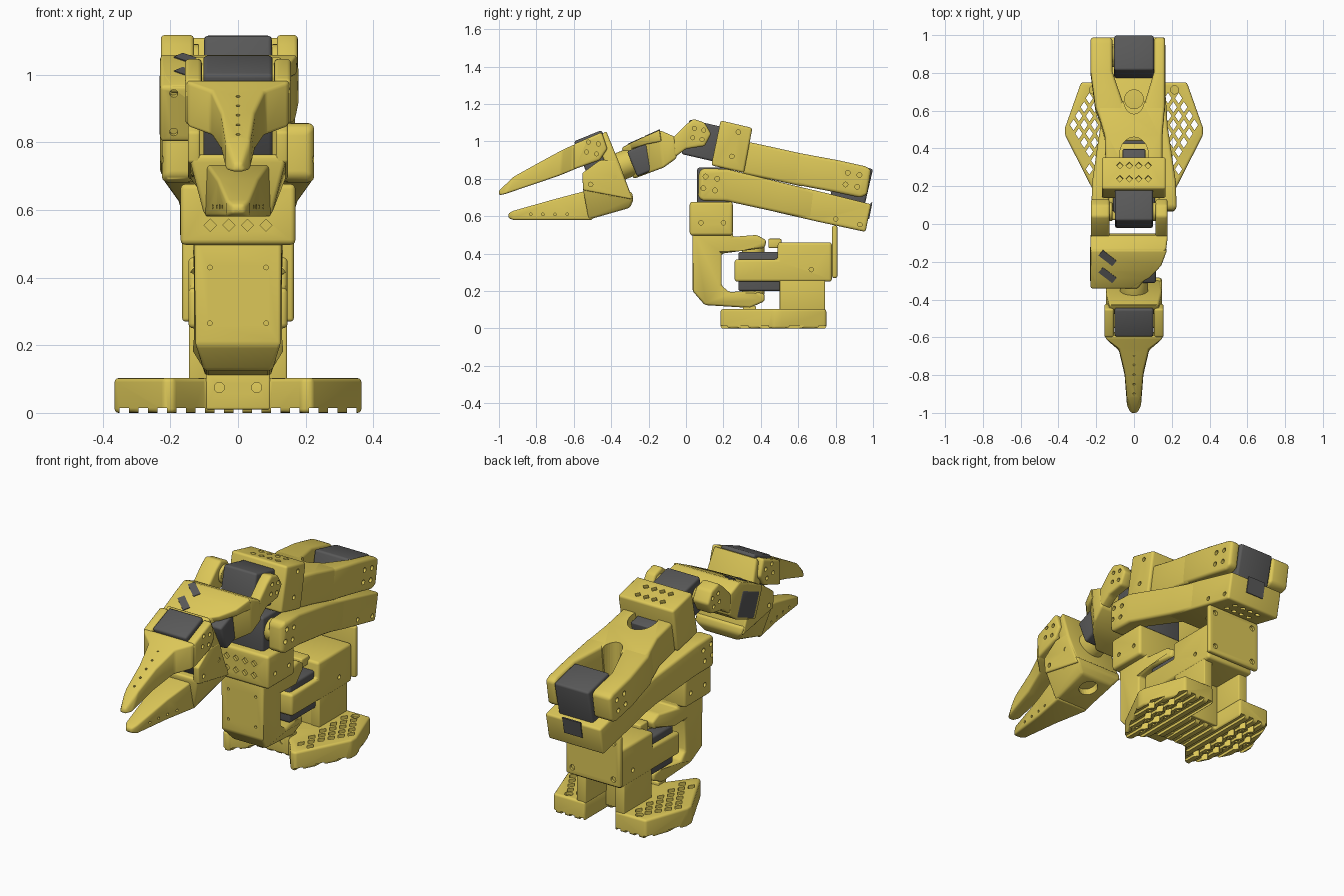
import bpy, bmesh, math
from mathutils import Matrix, Vector

if "Cube" in bpy.data.objects:
    bpy.data.objects.remove(bpy.data.objects["Cube"])


def material(name, col):
    m = bpy.data.materials.new(name)
    m.use_nodes = True
    m.diffuse_color = (*col, 1)
    m.node_tree.nodes["Principled BSDF"].inputs["Base Color"].default_value = (*col, 1)
    return m


YELLOW = material("yellow plastic", (0.72, 0.575, 0.098))
DARK = material("dark servo", (0.1, 0.1, 0.1))


def bake(ob):
    # apply modifiers
    dg = bpy.context.evaluated_depsgraph_get()
    me = bpy.data.meshes.new_from_object(ob.evaluated_get(dg))
    ob.modifiers.clear()
    ob.data = me


def finish(name, bm, mat=YELLOW, bevel=0.012):
    bmesh.ops.recalc_face_normals(bm, faces=bm.faces)
    me = bpy.data.meshes.new(name)
    bm.to_mesh(me)
    bm.free()
    me.materials.append(mat)
    ob = bpy.data.objects.new(name, me)
    bpy.context.collection.objects.link(ob)
    if bevel:
        b = ob.modifiers.new("bevel", "BEVEL")
        b.width, b.segments, b.limit_method = bevel, 3, "ANGLE"
        b.angle_limit = math.radians(25)
        bake(ob)
    bpy.ops.object.select_all(action="DESELECT")
    ob.select_set(True)
    bpy.context.view_layer.objects.active = ob
    bpy.ops.object.shade_smooth_by_angle(angle=math.radians(35))
    return ob


def stack(name, rows, **kw):
    # skin a series of equal-length closed sections
    bm = bmesh.new()
    rows = [[bm.verts.new(p) for p in r] for r in rows]
    n = len(rows[0])
    for a, b in zip(rows, rows[1:]):
        for i in range(n):
            bm.faces.new((a[i], a[(i + 1) % n], b[(i + 1) % n], b[i]))
    bm.faces.new(rows[0])
    bm.faces.new(rows[-1])
    return finish(name, bm, **kw)


def slab(name, prof, x0, x1, **kw):
    return stack(name, [[(x, y, z) for y, z in prof] for x in (x0, x1)], **kw)


def loft(name, rings, **kw):
    # ring: first y, z, second y, z, then x range
    return stack(name, [[(x0, ya, za), (x1, ya, za), (x1, yb, zb), (x0, yb, zb)]
                        for ya, za, yb, zb, x0, x1 in rings], **kw)


def box(name, c, size, tilt=0, **kw):
    bm = bmesh.new()
    m = Matrix.Translation(c) @ Matrix.Rotation(math.radians(tilt), 4, "X") @ Matrix.Diagonal((*size, 1))
    bmesh.ops.create_cube(bm, size=1, matrix=m)
    return finish(name, bm, **kw)


def cyl_matrix(c, d):
    return Matrix.Translation(c) @ Vector(d).to_track_quat("Z", "Y").to_matrix().to_4x4()


def cyl(name, c, d, r, h, **kw):
    bm = bmesh.new()
    bmesh.ops.create_cone(bm, cap_ends=True, segments=32, radius1=r, radius2=r, depth=h, matrix=cyl_matrix(c, d))
    return finish(name, bm, **kw)


def cut(ob, bm):
    me = bpy.data.meshes.new("cutter")
    bmesh.ops.recalc_face_normals(bm, faces=bm.faces)
    bm.to_mesh(me)
    bm.free()
    tool = bpy.data.objects.new("cutter", me)
    bpy.context.collection.objects.link(tool)
    tool.hide_render = True
    mod = ob.modifiers.new("cut", "BOOLEAN")
    mod.operation, mod.solver, mod.object = "DIFFERENCE", "EXACT", tool
    bake(ob)
    bpy.data.objects.remove(tool)


def holes(ob, points, d, r=0.012, depth=0.03, segs=12, stretch=1):
    bm = bmesh.new()
    for p in points:
        bmesh.ops.create_cone(bm, cap_ends=True, segments=segs, radius1=r, radius2=r, depth=depth,
                              matrix=cyl_matrix(p, d) @ Matrix.Diagonal((1, stretch, 1, 1)))
    cut(ob, bm)


def ring(x, y, z, r):
    # four screw positions round a hub
    return [(x, y + r * math.cos(t), z + r * math.sin(t)) for t in (0.6, 2.17, 3.74, 5.31)]


# base with perforated wings, grooved underside
half = [(0.09, 0.55), (0.09, 0.75), (0.28, 0.75), (0.365, 0.51), (0.365, 0.47), (0.22, 0.185), (0.19, 0.185), (0.095, 0.31)]
plan = half + [(-x, y) for x, y in reversed(half)]
base = stack("base", [[(x, y, z) for x, y in plan] for z in (0, 0.103)])
grid = []
for r in range(9):
    for c in range(4):
        x, y = 0.18 + 0.056 * c + 0.028 * (r % 2), 0.29 + 0.047 * r
        limit = 0.365 - 0.35 * (y - 0.51) if y > 0.5 else 0.22 + 0.52 * (y - 0.19)
        if x < limit - 0.035:
            grid += [(x, y, 0.05), (-x, y, 0.05)]
holes(base, grid, (0, 0, 1), r=0.019, depth=0.3, segs=4, stretch=1.5)
holes(base, [(s * 0.215, 0.71, 0.103) for s in (-1, 1)], (0, 0, 1), r=0.022)
bm = bmesh.new()
for i in range(-6, 7):
    bmesh.ops.create_cube(bm, size=1, matrix=Matrix.Translation((i * 0.056, 0.47, 0)) @ Matrix.Diagonal((0.028, 0.8, 0.03, 1)))
cut(base, bm)
nose = box("base_front", (0, 0.34, 0.065), (0.19, 0.07, 0.11), bevel=0.006)
holes(nose, [(x, 0.305, 0.075) for x in (-0.055, 0.055)], (0, 1, 0), r=0.015)

# base servo housing
for s, side in ((-1, "right"), (1, "left")):
    box(f"housing_leg_{side}", (s * 0.117, 0.622, 0.18), (0.056, 0.243, 0.17), bevel=0.006)
box("housing_wall", (0, 0.535, 0.15), (0.2, 0.06, 0.26), bevel=0.005)
housing = slab("base_housing", [(0.26, 0.25), (0.78, 0.25), (0.78, 0.46), (0.49, 0.46), (0.49, 0.37), (0.26, 0.37)],
               -0.147, 0.147, bevel=0.015)
holes(housing, [(s * 0.147, 0.67, 0.315) for s in (-1, 1)], (1, 0, 0))
box("base_servo", (0, 0.395, 0.305), (0.24, 0.23, 0.21), mat=DARK)
box("housing_rib", (0, 0.475, 0.455), (0.16, 0.07, 0.05), bevel=0.008)
back = box("back_plate", (0, 0.795, 0.41), (0.33, 0.028, 0.28), bevel=0.01)
holes(back, [(x, 0.81, z) for x in (-0.125, 0.125) for z in (0.31, 0.51)], (0, 1, 0), r=0.015)

# rotating shoulder bracket, narrower at its chin and arm tips
side = [(0.035, 0.52), (0.035, 0.2), (0.1, 0.125), (0.34, 0.11), (0.42, 0.145), (0.42, 0.185),
        (0.36, 0.2), (0.23, 0.195), (0.19, 0.23), (0.19, 0.4), (0.3, 0.415), (0.42, 0.43),
        (0.43, 0.47), (0.38, 0.5), (0.25, 0.49), (0.25, 0.52)]
yoke = stack("shoulder_yoke", [[(s * (0.13 if y < 0.31 and z > 0.15 else 0.1), y, z) for y, z in side] for s in (-1, 1)])
holes(yoke, [(x, 0.035, z) for x in (-0.083, 0.083) for z in (0.265, 0.43)], (0, 1, 0), r=0.007)
for z in (0.205, 0.42):
    cyl("base_horn", (0, 0.36, z), (0, 0, 1), 0.06, 0.05, bevel=0.004)
head = box("shoulder_bracket", (0, 0.135, 0.587), (0.34, 0.23, 0.18), bevel=0.015)
holes(head, [(-0.082 + 0.055 * i, 0.02, z) for i in range(4) for z in (0.555, 0.62)], (0, 1, 0), r=0.018, segs=4)
holes(head, [(s * 0.17, y, 0.565) for s in (-1, 1) for y in (0.08, 0.2)], (1, 0, 0))
box("shoulder_servo", (0, 0.15, 0.75), (0.22, 0.18, 0.22), mat=DARK)

# upper arm
for s, side in ((-1, "right"), (1, "left")):
    rings = [(0.065, 0.7, 0.068, 0.835, 0.135, 0.215), (0.09, 0.682, 0.09, 0.857, 0.135, 0.225),
             (0.22, 0.68, 0.22, 0.852, 0.125, 0.222), (0.5, 0.619, 0.52, 0.779, 0.05, 0.178),
             (0.7, 0.575, 0.72, 0.728, 0.1, 0.165)]
    arm = loft(f"upper_arm_fork_{side}", [(*r[:4], s * r[4], s * r[5]) for r in rings], bevel=0.018)
    holes(arm, ring(s * 0.222, 0.13, 0.775, 0.045), (1, 0, 0), r=0.013, depth=0.04)
    cyl(f"shoulder_horn_{side}", (s * 0.125, 0.13, 0.775), (1, 0, 0), 0.06, 0.04, bevel=0.004)
upper = loft("upper_arm", [(0.47, 0.625, 0.49, 0.785, -0.165, 0.165), (0.7, 0.572, 0.72, 0.731, -0.17, 0.168),
                           (0.96, 0.516, 0.99, 0.664, -0.172, 0.165)])
holes(upper, [(0, 0.66, 0.65)], (0, 0, 1), r=0.05, depth=0.4, segs=24)
holes(upper, [(0.167, y, 0.765 - 0.225 * y) for y in (0.8, 0.93)], (1, 0, 0))
holes(upper, [(-0.075 + 0.05 * i, y, 0.73 - 0.222 * y) for i in range(4) for y in (0.84, 0.91)], (0, 0, 1), r=0.017, segs=4)
box("elbow_servo_tail", (0, 0.984, 0.63), (0.11, 0.008, 0.09), tilt=-11, mat=DARK, bevel=0)
box("elbow_servo", (0, 0.878, 0.747), (0.21, 0.19, 0.26), tilt=-13, mat=DARK)

# forearm
for name, a, b, c, d in (("right", -0.205, -0.05, -0.23, -0.115), ("left", 0.165, 0.05, 0.165, 0.107)):
    fork = loft(f"forearm_fork_{name}", [(0.47, 0.8, 0.49, 0.955, a * 0.75, b), (0.6, 0.766, 0.62, 0.935, a, b),
                                         (0.79, 0.73, 0.81, 0.9, c, d), (0.93, 0.7, 0.955, 0.868, c, d),
                                         (0.968, 0.715, 0.99, 0.85, c, d)], bevel=0.016)
    holes(fork, ring(c, 0.89, 0.795, 0.045), (1, 0, 0), r=0.013, depth=0.04)
    cyl(f"elbow_horn_{name}", (d, 0.89, 0.795), (1, 0, 0), 0.06, 0.03, bevel=0.004)
forearm = loft("forearm", [(0.3, 0.828, 0.32, 1.0, -0.15, 0.15), (0.45, 0.797, 0.47, 0.968, -0.155, 0.15),
                           (0.63, 0.757, 0.65, 0.928, -0.207, 0.165)], bevel=0.015)
holes(forearm, [(0, 0.37, 0.9)], (0, 0, 1), r=0.075, depth=0.5, segs=32, stretch=1.2)
holes(forearm, [(0, 0.66, 0.85)], (0, 0, 1), r=0.055, depth=0.5, segs=32, stretch=1.4)
front = slab("forearm_bracket", [(0.135, 0.872), (0.185, 1.112), (0.355, 1.072), (0.31, 0.832)], -0.17, 0.168, bevel=0.013)
holes(front, [(-0.075 + 0.05 * i, y, 1.155 - 0.235 * y) for i in range(4) for y in (0.24, 0.31)],
      (0, 0.23, 1), r=0.018, segs=4)
holes(front, [(0.168, 0.245, 0.92), (0.168, 0.28, 1.05)], (1, 0, 0))
box("wrist_servo", (0, 0.085, 1.005), (0.2, 0.18, 0.19), tilt=-13, mat=DARK)
box("wrist_servo_rear", (0, 0.335, 0.92), (0.12, 0.1, 0.12), tilt=-13, mat=DARK, bevel=0.006)

# wrist link
link = [(-0.08, 0.9), (-0.07, 1.02), (0, 1.09), (0.04, 1.12), (0.1, 1.1), (0.135, 1.04), (0.1, 0.975), (0, 0.96)]
for name, a, b in (("right", -0.228, -0.13), ("left", 0.177, 0.115)):
    ear = slab(f"wrist_ear_{name}", link, a, b)
    holes(ear, ring(a, 0.065, 1.04, 0.036), (1, 0, 0), r=0.011, depth=0.04)
    cyl(f"wrist_horn_{name}", (b, 0.065, 1.04), (1, 0, 0), 0.05, 0.03, bevel=0.004)
wrist = loft("wrist_link", [(-0.28, 0.8, -0.345, 0.965, -0.23, 0.02), (-0.2, 0.83, -0.23, 1.022, -0.23, 0.11),
                            (-0.12, 0.86, -0.14, 1.06, -0.23, 0.17), (-0.05, 0.91, -0.06, 1.025, -0.23, 0.18)])
holes(wrist, [(-0.19, -0.335, 0.945), (-0.19, -0.293, 0.83)], (0, 0.93, 0.37))
loft("wrist_cover", [(-0.33, 0.945, -0.343, 0.967, -0.2, -0.02), (-0.275, 0.965, -0.285, 0.996, -0.22, 0.085),
                     (-0.21, 0.985, -0.222, 1.025, -0.229, 0.145), (-0.13, 1.0, -0.14, 1.061, -0.229, 0.175)], bevel=0.008)
box("roll_servo", (-0.058, -0.212, 0.91), (0.349, 0.165, 0.145), tilt=22, mat=DARK)
for y in (-0.18, -0.27):
    slot = box("wrist_slot", (0, 0, 0), (0.095, 0.038, 0.008), mat=DARK, bevel=0)
    slot.matrix_world = (Matrix.Translation((-0.14, y, 1.043 + 0.46 * (y + 0.18))) @ Matrix.Rotation(math.radians(24), 4, "X")
                         @ Matrix.Rotation(math.radians(-40), 4, "Z"))
cyl("wrist_shaft", (0, -0.33, 0.875), (0, 0.93, 0.37), 0.075, 0.12, bevel=0.006)

# gripper body: floor, back wall and cheeks round the servo
floor = loft("gripper_floor", [(-0.52, 0.582, -0.3, 0.645, -0.1, 0.1), (-0.55, 0.74, -0.28, 0.69, -0.14, 0.14),
                               (-0.55, 0.765, -0.29, 0.73, -0.146, 0.146)])
holes(floor, [(0, -0.37, 0.625)], (0, -0.28, 0.96), r=0.05, depth=0.08, segs=24)
loft("gripper_back", [(-0.42, 0.7, -0.285, 0.69, -0.14, 0.14), (-0.43, 0.88, -0.355, 0.88, -0.148, 0.148),
                      (-0.48, 1.0, -0.428, 1.058, -0.13, 0.13)])
for s, side in ((-1, "right"), (1, "left")):
    cheek = slab(f"gripper_cheek_{side}", [(-0.55, 0.74), (-0.555, 0.83), (-0.46, 0.9), (-0.37, 0.9), (-0.285, 0.69)],
                 s * 0.112, s * 0.148, bevel=0.008)
    holes(cheek, [(s * 0.148, y, z) for y, z in ((-0.51, 0.77), (-0.38, 0.81))], (1, 0, 0))
box("gripper_servo", (0, -0.475, 0.905), (0.205, 0.16, 0.27), tilt=22, mat=DARK)
fixed = loft("fixed_jaw", [(-0.95, 0.59, -0.95, 0.615, -0.018, 0.018), (-0.92, 0.58, -0.92, 0.63, -0.035, 0.035),
                           (-0.7, 0.58, -0.7, 0.692, -0.062, 0.062), (-0.5, 0.58, -0.5, 0.745, -0.1, 0.1)], bevel=0.01)
holes(fixed, [(s * (0.045 + 0.017 * i / 2), -0.83 + 0.065 * i, 0.61) for s in (-1, 1) for i in range(4)], (1, 0, 0), r=0.007)

# moving jaw
jaw = [(-1.0, 0.712, -1.0, 0.737, 0.015), (-0.97, 0.718, -0.92, 0.812, 0.037), (-0.8, 0.775, -0.78, 0.89, 0.05),
       (-0.67, 0.82, -0.66, 0.955, 0.08), (-0.61, 0.845, -0.61, 0.978, 0.148), (-0.57, 0.862, -0.59, 0.985, 0.155)]
moving = loft("moving_jaw", [(*r[:4], -r[4], r[4]) for r in jaw], bevel=0.01)
holes(moving, [(0, -0.9 + 0.05 * i, 0.825 + 0.03 * i) for i in range(5)], (0, -0.5, 1), r=0.006)
for s, side in ((-1, "right"), (1, "left")):
    ear = slab(f"jaw_ear_{side}", [(-0.6, 0.85), (-0.46, 0.9), (-0.42, 0.96), (-0.45, 1.05), (-0.6, 0.985)], s * 0.107, s * 0.157)
    holes(ear, ring(s * 0.157, -0.5, 0.965, 0.038), (1, 0, 0), r=0.011)
